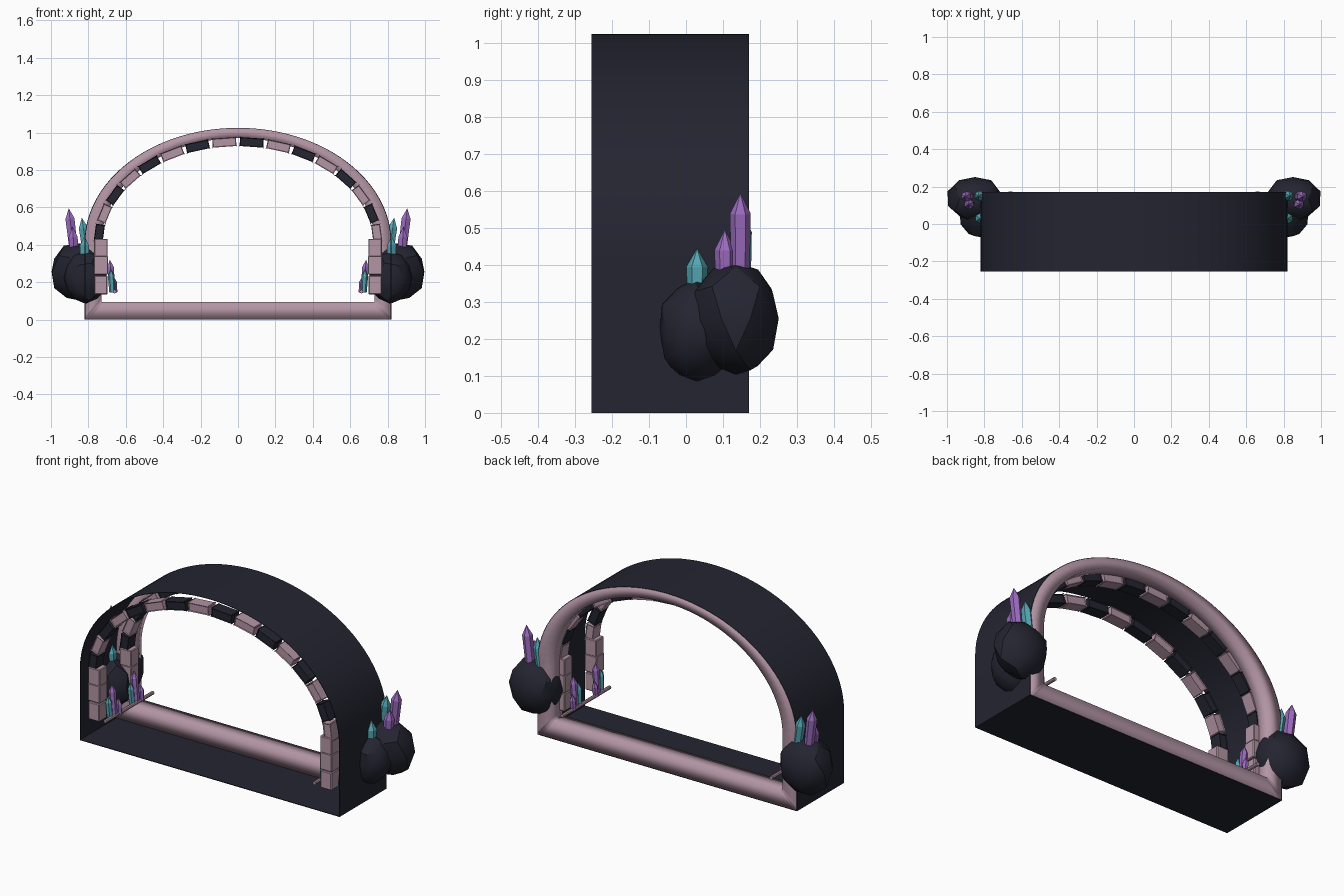
import bpy, bmesh, random
from math import sin, cos, pi, atan2
from mathutils import Matrix, Vector

cube = bpy.data.objects.get("Cube")
if cube:
    bpy.data.objects.remove(cube, do_unlink=True)


def material(name, rgb):
    m = bpy.data.materials.new(name)
    m.use_nodes = True
    m.diffuse_color = (*rgb, 1)
    bsdf = m.node_tree.nodes["Principled BSDF"]
    bsdf.inputs["Base Color"].default_value = (*rgb, 1)
    bsdf.inputs["Roughness"].default_value = 0.8
    return m


DARK = material("dark_slate", (0.017, 0.018, 0.030))
PINK = material("dusty_pink", (0.45, 0.30, 0.37))
PURPLE = material("purple_crystal", (0.33, 0.15, 0.52))
TEAL = material("teal_crystal", (0.09, 0.38, 0.45))


def finish(bm, name, mat, smooth=None):
    bmesh.ops.recalc_face_normals(bm, faces=bm.faces)
    mesh = bpy.data.meshes.new(name)
    bm.to_mesh(mesh)
    bm.free()
    mesh.materials.append(mat)
    ob = bpy.data.objects.new(name, mesh)
    bpy.context.collection.objects.link(ob)
    if smooth == "all":
        mesh.shade_smooth()
    elif smooth is not None:
        bpy.ops.object.select_all(action="DESELECT")
        ob.select_set(True)
        bpy.context.view_layer.objects.active = ob
        bpy.ops.object.shade_smooth_by_angle(angle=smooth)
    return ob


# Arch outline: straight sides under a half ellipse, inset by t (0 outer, 1 inner)
SPRING = 0.41


def outline(t):
    a, top, low = 0.82 - 0.09 * t, 1.025 - 0.055 * t, 0.095 * t
    e = 0.02
    pts = [(-a + e, low), (a - e, low), (a, low), (a, low + e)]
    for i in range(49):
        ang = pi * i / 48
        pts.append((a * cos(ang), SPRING + (top - SPRING) * sin(ang)))
    return pts + [(-a, low + e), (-a, low)]


def sweep(name, section, mat, smooth):
    bm = bmesh.new()
    rings = [[bm.verts.new((x, y, z)) for x, z in outline(t)] for t, y in section]
    for r, q in zip(rings, rings[1:] + rings[:1]):
        for i in range(len(r)):
            j = (i + 1) % len(r)
            bm.faces.new((r[i], r[j], q[j], q[i]))
    return finish(bm, name, mat, smooth)


# Thin tunnel shell and the thick frame inside its back end
sweep("tunnel_shell", [(0, -0.255), (0, 0.17), (0.04, 0.17), (0.04, -0.255)], DARK, 0.6)
sweep("back_frame", [(0.03, 0.07), (0.03, 0.171), (1, 0.171), (1, 0.07)], PINK, "all")


def block(name, centre, size, angle, mat):
    bm = bmesh.new()
    bmesh.ops.create_cube(bm, size=1)
    bm.transform(Matrix.Translation(centre) @ Matrix.Rotation(angle, 4, "Y")
                 @ Matrix.Diagonal((*size, 1)))
    bmesh.ops.bevel(bm, geom=bm.edges[:], offset=0.004, segments=1, affect="EDGES")
    return finish(bm, name, mat)


# Two rows of arch bricks and stacked column blocks
BRICKS = 16
for row, y in (("front", -0.22), ("back", 0.065)):
    for i in range(BRICKS):
        ang = pi * (i + 0.5) / BRICKS
        dx, dz = -0.745 * sin(ang), 0.54 * cos(ang)
        length = Vector((dx, dz)).length * pi / BRICKS * 0.87
        block(f"{row}_arch_brick", (0.745 * cos(ang), y, SPRING + 0.54 * sin(ang)),
              (length, 0.06, 0.048), -atan2(dz, dx), DARK if i % 2 else PINK)
    for side in (1, -1):
        for low, high, width in ((0.135, 0.235, 0.07), (0.24, 0.34, 0.076), (0.337, 0.432, 0.073)):
            block(f"{row}_column_block", (side * 0.733, y, (low + high) / 2),
                  (width, 0.07, high - low), 0, PINK)


def crystal(name, base, tip, radius, mat):
    # Six-sided prism with a pointed top
    base, tip = Vector(base), Vector(tip)
    axis = tip - base
    h = axis.length
    shoulder = h - min(radius * 2, h * 0.4)
    bm = bmesh.new()
    rings = [[bm.verts.new((r * cos(pi * k / 3), r * sin(pi * k / 3), z)) for k in range(6)]
             for r, z in ((radius * 0.9, 0), (radius, shoulder))]
    point = bm.verts.new((0, 0, h))
    bm.faces.new(rings[0])
    for k in range(6):
        j = (k + 1) % 6
        bm.faces.new((rings[0][k], rings[0][j], rings[1][j], rings[1][k]))
        bm.faces.new((rings[1][k], rings[1][j], point))
    bm.transform(Matrix.Translation(base) @ axis.to_track_quat("Z", "Y").to_matrix().to_4x4())
    return finish(bm, name, mat)


def rock(name, side, centre, size, seed):
    rng = random.Random(seed)
    bm = bmesh.new()
    bmesh.ops.create_icosphere(bm, subdivisions=2, radius=1)
    for v in bm.verts:
        v.co *= rng.uniform(0.93, 1.06)
        v.co = Vector([side * (centre[0] + v.co.x * size[0]),
                       centre[1] + v.co.y * size[1], centre[2] + v.co.z * size[2]])
    return finish(bm, name, DARK, 0.5)


for s in (1, -1):
    # Boulders bulging through the side walls
    rock("large_rock", s, (0.85, 0.135, 0.255), (0.148, 0.123, 0.158), 4)
    rock("small_rock", s, (0.815, 0.03, 0.225), (0.12, 0.107, 0.142), 9)

    # Crystals growing on the boulders
    crystal("tall_purple_crystal", (s * 0.875, 0.147, 0.34), (s * 0.905, 0.147, 0.595), 0.028, PURPLE)
    crystal("short_purple_crystal", (s * 0.875, 0.105, 0.34), (s * 0.885, 0.105, 0.497), 0.028, PURPLE)
    crystal("tall_teal_crystal", (s * 0.805, 0.15, 0.34), (s * 0.835, 0.15, 0.545), 0.028, TEAL)
    crystal("short_teal_crystal", (s * 0.82, 0.03, 0.32), (s * 0.822, 0.03, 0.445), 0.029, TEAL)

    # Inner rail with crystal clusters along it
    bm = bmesh.new()
    bmesh.ops.create_cone(bm, cap_ends=True, segments=8, radius1=0.01, radius2=0.01, depth=0.43)
    bm.transform(Matrix.Translation((s * 0.66, -0.04, 0.15)) @ Matrix.Rotation(pi / 2, 4, "X"))
    finish(bm, "inner_rail", PINK, 0.6)
    for y in (-0.16, 0.04):
        crystal("inner_purple_crystal", (s * 0.67, y, 0.145), (s * 0.685, y, 0.32), 0.02, PURPLE)
        crystal("inner_teal_crystal", (s * 0.672, y - 0.035, 0.145), (s * 0.68, y - 0.04, 0.27), 0.018, TEAL)
        crystal("small_purple_crystal", (s * 0.66, y + 0.03, 0.145), (s * 0.668, y + 0.035, 0.235), 0.017, PURPLE)
